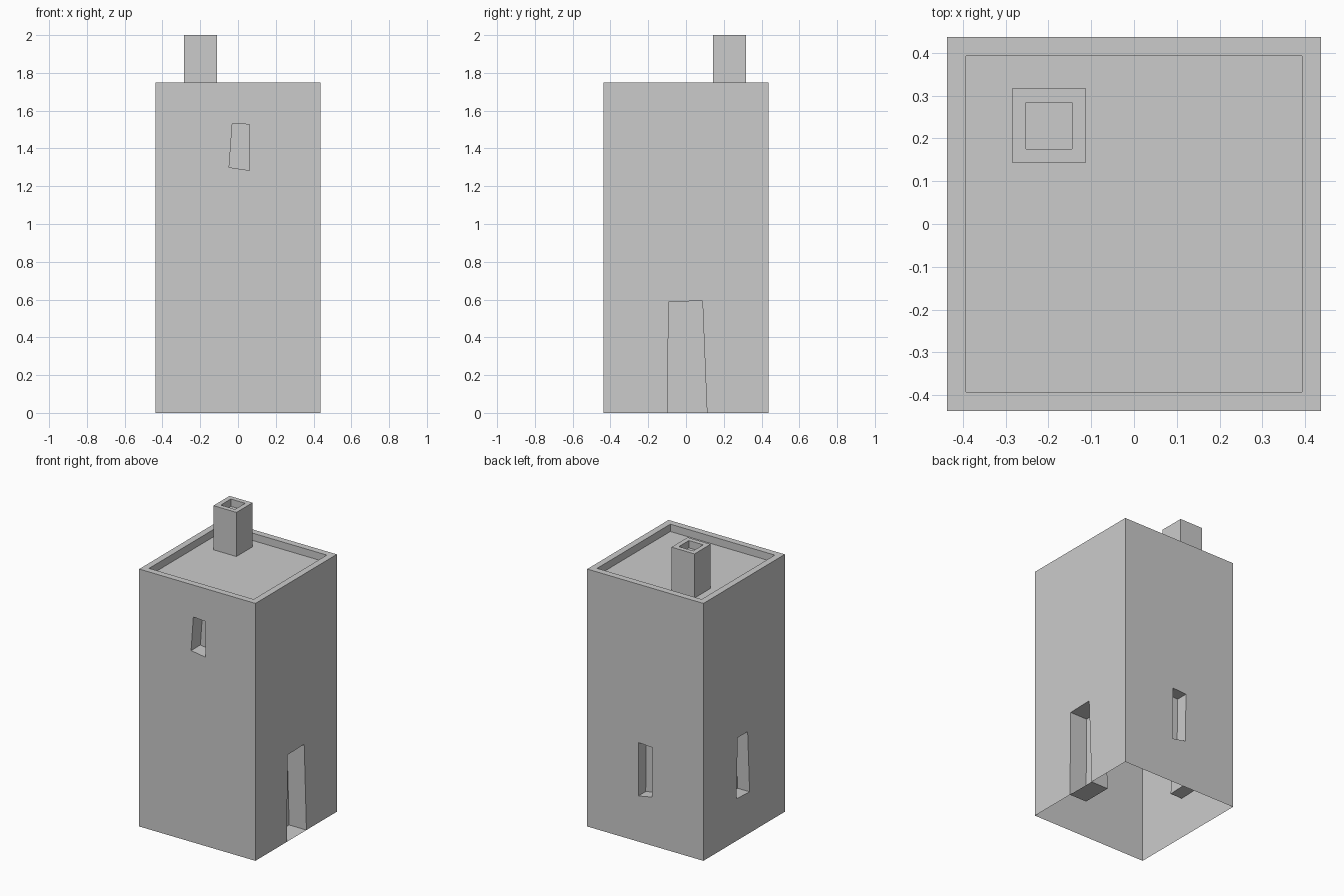
import bpy, bmesh
from mathutils import Matrix, Vector
from math import radians

if "Cube" in bpy.data.objects:
    bpy.data.objects.remove(bpy.data.objects["Cube"])

H = 0.437      # half width of the house
TOP = 1.75     # parapet height
RECESS = 0.05  # roof sits this far below the parapet


def rect(x0, x1, y0, y1, z):
    return [Vector(p) for p in ((x0, y0, z), (x1, y0, z), (x1, y1, z), (x0, y1, z))]


def panel(bm, outer, opening, inward, skip_bottom=False):
    """Flat panel with a four-sided blind recess; corners run counterclockwise."""
    back = [p + inward for p in opening]
    o, i, b = [[bm.verts.new(p) for p in ring] for ring in (outer, opening, back)]
    for k in range(4):
        n = (k + 1) % 4
        if not (skip_bottom and k == 0):
            bm.faces.new((o[k], o[n], i[n], i[k]))
        bm.faces.new((i[k], i[n], b[n], b[k]))
    bm.faces.new(b)


def finish(bm, name):
    bmesh.ops.remove_doubles(bm, verts=bm.verts, dist=0.0005)
    mesh = bpy.data.meshes.new(name)
    bm.to_mesh(mesh)
    bm.free()
    obj = bpy.data.objects.new(name, mesh)
    bpy.context.collection.objects.link(obj)
    return obj


# House shell, open underneath: crooked openings as (across, height), and depth
openings = [
    ([(-0.047, 1.30), (0.06, 1.284), (0.06, 1.527), (-0.03, 1.533)], 0.10),    # front window
    ([(-0.098, 0.0), (0.111, 0.0), (0.087, 0.593), (-0.092, 0.588)], 0.13),    # right door
    ([(-0.053, 0.31), (0.05, 0.33), (0.055, 0.667), (-0.05, 0.674)], 0.08),    # back window
    ([(-0.081, 0.286), (0.059, 0.28), (0.038, 0.697), (-0.07, 0.697)], 0.09),  # left window
]
bm = bmesh.new()
for k, (hole, depth) in enumerate(openings):
    turn = Matrix.Rotation(radians(90 * k), 3, 'Z')
    outer = [turn @ Vector((u, -H, z)) for u, z in ((-H, 0), (H, 0), (H, TOP), (-H, TOP))]
    inner = [turn @ Vector((u, -H, z)) for u, z in hole]
    panel(bm, outer, inner, turn @ Vector((0, depth, 0)), skip_bottom=(k == 1))

# Parapet rim and sunken roof
r = H - 0.044
panel(bm, rect(-H, H, -H, H, TOP), rect(-r, r, -r, r, TOP), Vector((0, 0, -RECESS)))
finish(bm, "house_body")

# Chimney with a square flue
bm = bmesh.new()
cx, cy, c, f = -0.199, 0.23, 0.0865, 0.054
top = rect(cx - c, cx + c, cy - c, cy + c, 2.0)
panel(bm, top, rect(cx - f, cx + f, cy - f, cy + f, 2.0), Vector((0, 0, -0.05)))
down = Vector((0, 0, TOP - RECESS - 2.0))
for k in range(4):
    a, b = top[k], top[(k + 1) % 4]
    bm.faces.new([bm.verts.new(p) for p in (a + down, b + down, b, a)])
finish(bm, "chimney")
